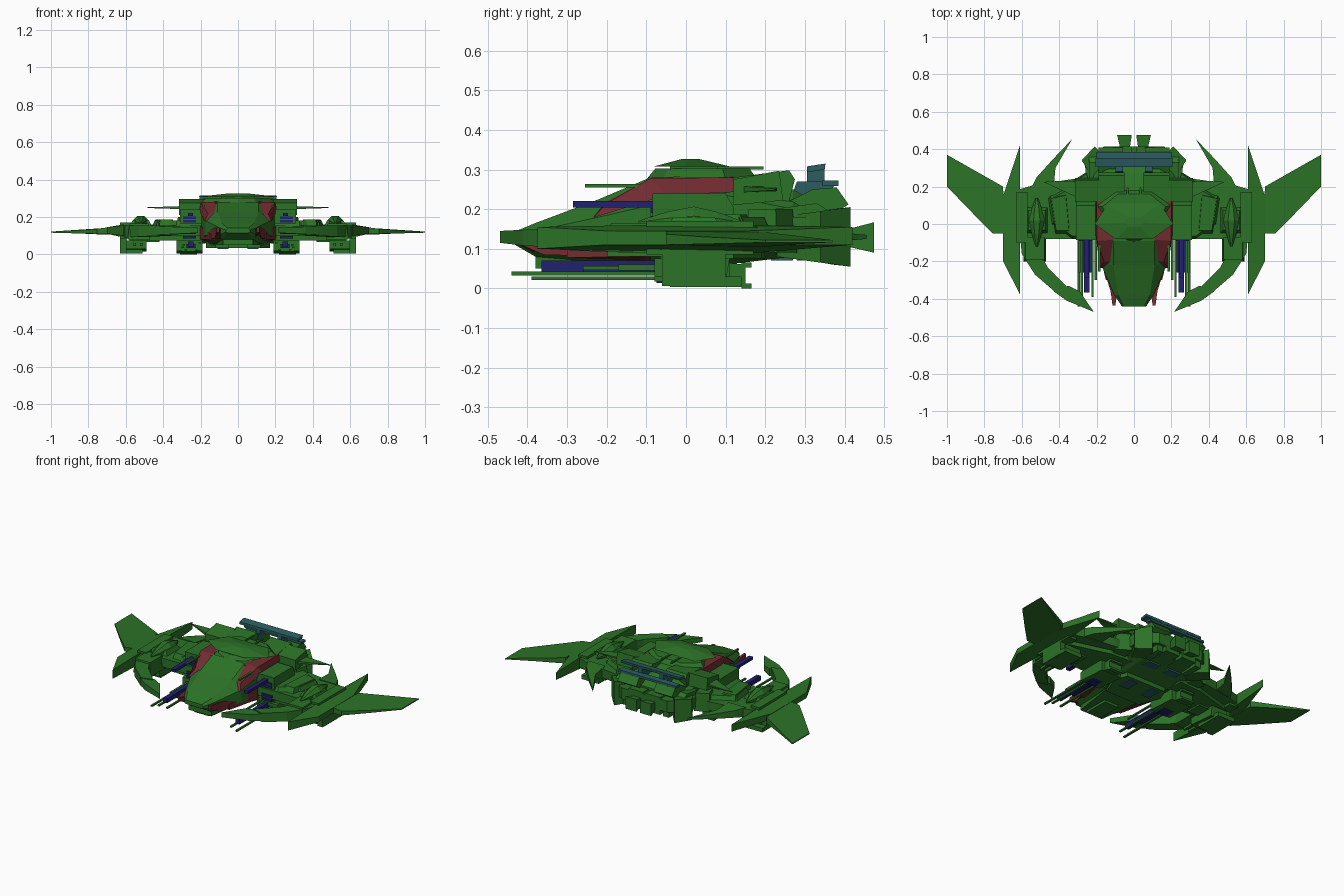
import bpy, bmesh, math
from mathutils import Vector


def make_mat(name, col):
    m = bpy.data.materials.new(name)
    m.diffuse_color = (*col, 1)
    return m


GREEN = make_mat("green", (0.025, 0.17, 0.02))
RED = make_mat("red", (0.17, 0.025, 0.03))
BLUE = make_mat("blue", (0.015, 0.015, 0.16))
TEAL = make_mat("teal", (0.025, 0.11, 0.12))


def loft(name, loops, mat=GREEN, mirror=False):
    """Skin equal-length loops into a closed flat-shaded solid."""
    n = len(loops[0])
    verts = [Vector(p) for lp in loops for p in lp]
    faces = [(k*n+i, k*n+(i+1) % n, (k+1)*n+(i+1) % n, (k+1)*n+i)
             for k in range(len(loops)-1) for i in range(n)]
    faces += [tuple(range(n))[::-1], tuple(range((len(loops)-1)*n, len(loops)*n))]
    me = bpy.data.meshes.new(name)
    me.from_pydata(verts, [], faces)
    bm = bmesh.new()
    bm.from_mesh(me)
    bmesh.ops.recalc_face_normals(bm, faces=bm.faces)
    bm.to_mesh(me)
    bm.free()
    ob = bpy.data.objects.new(name, me)
    bpy.context.collection.objects.link(ob)
    me.materials.append(mat)
    if mirror:
        ob.modifiers.new("Mirror", 'MIRROR').use_mirror_merge = False
    return ob


def plate(name, pts, z0, z1, mat=GREEN, mirror=True, inset=1.0):
    """Extrude a plan outline upward; inset shrinks the top."""
    c = Vector((sum(p[0] for p in pts), sum(p[1] for p in pts))) / len(pts)
    top = [c + (Vector(p)-c)*inset for p in pts]
    return loft(name, [[(*p, z0) for p in pts], [(*p, z1) for p in top]], mat, mirror)


def box(name, x0, x1, y0, y1, z0, z1, mat=GREEN, mirror=True, inset=1.0):
    return plate(name, [(x0, y0), (x1, y0), (x1, y1), (x0, y1)], z0, z1, mat, mirror, inset)


def side(name, x0, x1, pts, mat=GREEN, mirror=True):
    """Extrude a y,z profile across x."""
    return loft(name, [[(x, *p) for p in pts] for x in (x0, x1)], mat, mirror)


def blade(name, pts, mirror=True, mat=GREEN):
    """Plan outline whose points carry their own (z low, z high)."""
    return loft(name, [[(p[0], p[1], p[k]) for p in pts] for k in (2, 3)], mat, mirror)


def spindle(name, x, z, rings, sides=8, mat=GREEN):
    return loft(name, [[(x+r*math.cos(math.tau*(i+.5)/sides), y, z+r*math.sin(math.tau*(i+.5)/sides))
                        for i in range(sides)] for y, r in rings], mat, True)


def section(y, wb, wm, wt, zb, zm, zs, zt):
    return [(-wb, y, zb), (wb, y, zb), (wm, y, zm), (wm, y, zs),
            (wt, y, zt), (-wt, y, zt), (-wm, y, zs), (-wm, y, zm)]


# Central hull and faceted cockpit nose
loft("hull", [section(-.10, .14, .19, .12, .05, .09, .21, .275),
              section(.10, .16, .20, .13, .06, .09, .235, .295),
              section(.27, .15, .22, .14, .08, .095, .20, .25),
              section(.36, .12, .20, .13, .085, .10, .17, .20)])
loft("nose", [section(-.44, .055, .065, .055, .115, .12, .13, .14),
              section(-.38, .08, .105, .085, .08, .10, .145, .165),
              section(-.22, .10, .175, .11, .065, .10, .18, .225),
              section(-.09, .14, .195, .11, .055, .09, .21, .28)])
plate("nose_chin", [(-.08, -.38), (.08, -.38), (.12, -.1), (-.12, -.1)], .05, .085, mirror=False)
box("nose_sensor", -.05, .05, -.36, -.2, .035, .055, mirror=False)
plate("canopy_roof", [(-.10, -.06), (0, -.10), (.10, -.06), (.2, .10), (.1, .18), (-.1, .18), (-.2, .10)],
      .275, .302, mirror=False, inset=.85)
plate("top_disc", [(-.21, 0), (-.10, -.08), (.10, -.08), (.21, 0), (.14, .11), (-.14, .11)],
      .308, .326, mirror=False, inset=.25)
box("disc_neck", -.09, .09, -.04, .08, .295, .312, mirror=False)
box("roof_gun", .03, .04, .05, .195, .3, .308)

# Red cheek stripes and nose prongs
loft("cheek_stripe", [[(.12, .12, .282), (.2, .12, .28), (.207, .12, .243), (.12, .12, .243)],
                      [(.11, -.085, .28), (.198, -.09, .278), (.207, -.05, .235), (.12, -.05, .235)],
                      [(.12, -.20, .22), (.16, -.20, .215), (.18, -.235, .178), (.12, -.235, .178)]], RED, True)
blade("nose_prong", [(.10, -.435, .118, .143), (.115, -.435, .118, .143), (.125, -.36, .085, .145),
                     (.175, -.2, .08, .11), (.14, -.2, .08, .11), (.09, -.37, .085, .13)], mat=RED)
blade("cheek_lower", [(.12, -.30, .078, .10), (.15, -.3, .078, .11), (.202, -.09, .08, .15),
                      (.16, -.09, .07, .15)], mat=RED)

# Inner wing slabs, stepped in layers
plate("inner_wing", [(.15, -.08), (.50, -.08), (.61, -.05), (.63, .18), (.53, .21), (.33, .24), (.15, .24)], .10, .155)
plate("wing_upper_step", [(.18, -.07), (.33, -.08), (.44, .0), (.46, .14), (.33, .21), (.18, .22)],
      .15, .18, inset=.9)
plate("wing_lower_step", [(.18, -.06), (.36, -.06), (.58, -.03), (.58, .12), (.33, .19), (.18, .2)], .075, .105)
plate("wing_panel", [(.34, -.05), (.42, -.05), (.45, .15), (.36, .17)], .154, .187, inset=.85)
box("wing_hinge", .57, .63, -.10, .17, .085, .17)
spindle("wing_pod", .52, .165, [(-.12, .006), (-.05, .03), (.02, .045), (.08, .03), (.14, .006)])
box("pod_saddle", .46, .58, -.05, .09, .15, .18, inset=.75)

# Outer blades and swept wing tips
blade("crescent_blade", [(.61, -.375, .10, .155), (.70, -.20, .11, .145), (.70, .15, .11, .145),
                         (.61, .42, .11, .155), (.61, .18, .09, .16), (.61, -.1, .09, .16)])
blade("wing_tip", [(.69, -.05, .108, .145), (.755, -.05, .11, .137), (.85, .045, .112, .13), (1, .20, .116, .122),
                   (1, .37, .116, .122), (.85, .285, .112, .132), (.70, .20, .105, .142)])

# Forward curved mandibles and rear spikes
blade("mandible_rear", [(.50, -.06, .09, .155), (.61, -.06, .09, .155), (.60, -.16, .09, .155),
                        (.53, -.27, .095, .155), (.42, -.365, .1, .155), (.35, -.345, .1, .155),
                        (.46, -.235, .095, .155), (.51, -.14, .09, .155)])
blade("mandible_tip", [(.43, -.36, .105, .15), (.36, -.41, .108, .148), (.215, -.47, .115, .145),
                       (.29, -.36, .11, .147), (.35, -.33, .105, .15)])
box("mandible_joint", .47, .59, -.20, -.06, .08, .165, inset=.85)
blade("rear_spike", [(.43, .19, .10, .16), (.55, .19, .10, .16), (.52, .25, .11, .155),
                     (.43, .35, .115, .145), (.33, .455, .125, .135), (.42, .30, .11, .15)])
blade("side_fin", [(.20, .13, .24, .26), (.30, .14, .242, .258), (.485, .225, .248, .252),
                   (.40, .23, .247, .253), (.20, .22, .24, .26)])

# Shoulder gun mounts: columns, blocks and barrels
side("mount_block", .19, .31, [(-.085, .165), (.12, .165), (.12, .205), (.1, .24), (-.085, .24)])
box("gun_column", .22, .30, -.065, .1, .06, .22)
box("upper_barrel", .24, .268, -.285, -.08, .204, .221, BLUE)
box("slim_upper_barrel", .18, .192, -.255, -.08, .254, .264)
for i, z in enumerate((.085, .11, .17, .19)):
    box(f"column_slot_{i}", .225, .295, -.09, -.06, z, z+.013, BLUE)
side("lower_housing", .19, .33, [(-.08, .018), (.11, .006), (.11, .07), (.06, .085), (-.08, .073)])
box("housing_foot", .23, .30, -.075, .04, .013, .03, BLUE)
box("lower_barrel", .238, .266, -.365, -.075, .042, .07, BLUE)
box("lower_barrel_sleeve", .228, .276, -.26, -.07, .033, .056, BLUE)
barrels = ((.205, -.3, .06), (.222, -.39, .024), (.28, -.39, .024), (.295, -.44, .036), (.29, -.26, .05))
for i, (x, y, z) in enumerate(barrels):
    box(f"thin_barrel_{i}", x-.006, x+.006, y, 0, z-.003, z+.006)
side("bracket_spine", .22, .31, [(.10, .008), (.15, .008), (.15, .06), (.10, .065)])
for i, z in enumerate((0, .053)):
    box(f"bracket_lip_{i}", .22, .31, .14, .165, z, z+.012)

# Pods under the outer wing
side("under_pod", .49, .60, [(-.08, .03), (.10, .015), (.11, .075), (-.08, .075)])
box("under_pod_outer", .595, .632, -.06, .10, .006, .10)
box("under_pod_base", .51, .63, -.04, .14, .004, .03)
box("under_pod_strut", .42, .56, -.02, .08, .065, .10)
for i, x in enumerate((.51, .545)):
    box(f"under_pod_barrel_{i}", x, x+.014, -.17, -.05, .045, .06)

# Belly keel
plate("belly", [(-.12, -.1), (.12, -.1), (.17, .03), (.14, .11), (-.14, .11), (-.17, .03)], .035, .07, mirror=False)
box("belly_panel", .03, .12, .215, .27, .07, .09, TEAL)
box("belly_vent", .05, .11, .0, .09, .03, .04, TEAL)

# Rear deck, shoulders, intakes and engines
side("rear_shoulder", .18, .315, [(.12, .21), (.12, .275), (.235, .297), (.245, .222)])
side("rear_shoulder_inner", .05, .19, [(.12, .21), (.12, .28), (.26, .298), (.275, .275), (.26, .22)])
plate("rear_deck", [(.0, .20), (.25, .20), (.265, .34), (.16, .415), (.0, .415)], .11, .18)
side("rear_cowl", .06, .19, [(.22, .18), (.24, .21), (.32, .25), (.38, .255), (.41, .212), (.36, .18)])
side("cowl_flank", .19, .24, [(.2, .15), (.22, .2), (.33, .215), (.37, .19), (.36, .13)])
blade("flank_engine", [(.15, .26, .08, .18), (.21, .23, .08, .18), (.28, .34, .065, .195),
                       (.21, .415, .055, .205), (.17, .37, .06, .2)])
blade("main_engine", [(.02, .30, .10, .155), (.08, .30, .10, .155), (.075, .41, .105, .15),
                      (.09, .475, .09, .167), (.012, .475, .09, .167), (.022, .41, .105, .15)])
box("engine_block", .01, .11, .28, .415, .08, .19)
box("engine_side", .12, .16, .28, .40, .07, .15)
plate("hip_armour", [(.22, .16), (.30, .15), (.33, .23), (.25, .28)], .09, .20, inset=.85)

# Rear spoiler: raised bar over a lower slab, on twin pylons
loft("spoiler_bar", [[(x, .305, .293), (x, .35, .30), (x, .352, .315), (x, .306, .308)] for x in (-.205, .205)], TEAL)
box("spoiler_slab", -.2, .2, .345, .385, .258, .272, TEAL, False)
side("spoiler_pylon", .06, .10, [(.26, .215), (.36, .235), (.38, .27), (.28, .27)], TEAL)
side("spoiler_post", .06, .09, [(.305, .265), (.35, .265), (.35, .305), (.306, .3)], TEAL)
